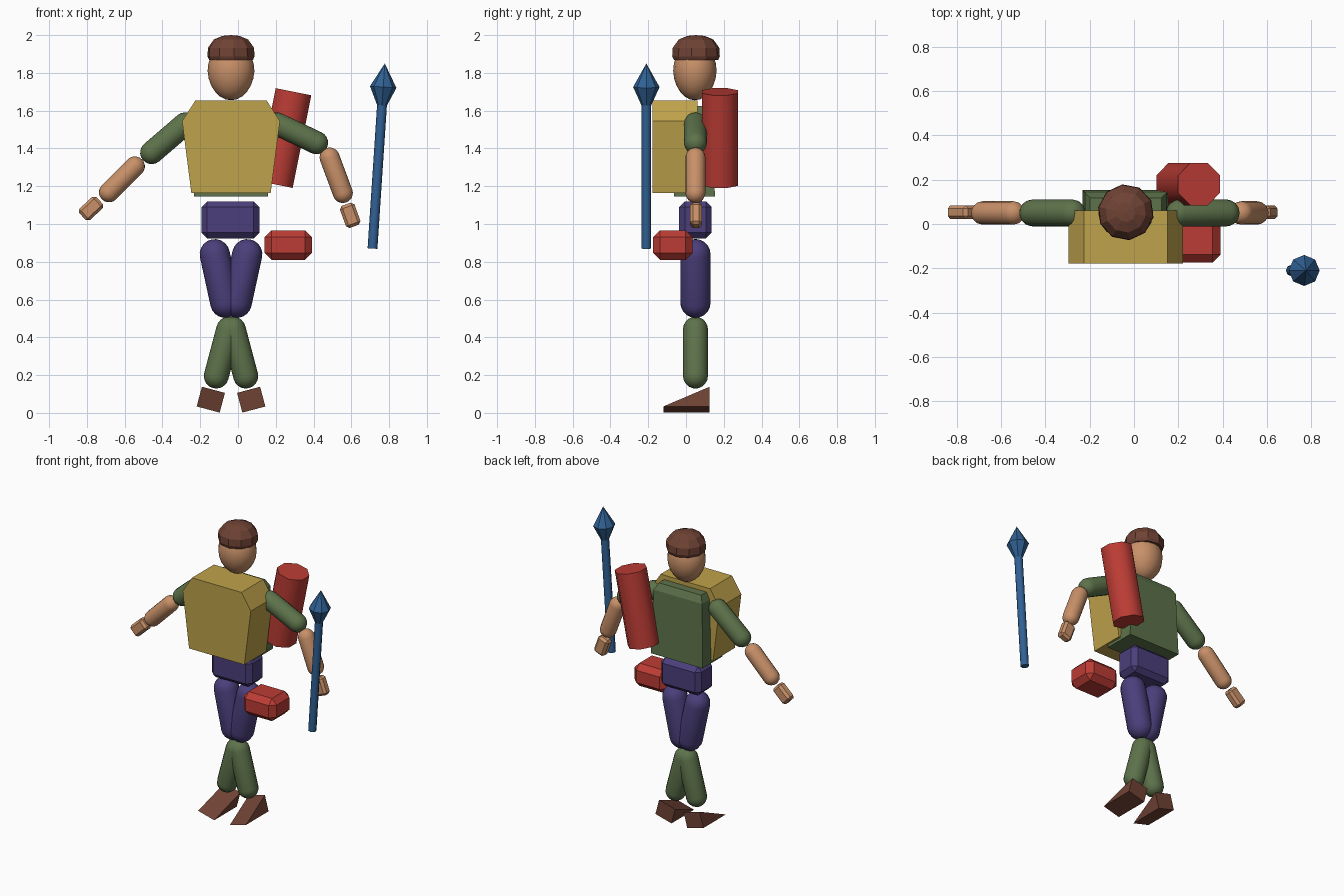
import bpy, bmesh, math
from mathutils import Vector, Matrix

if "Cube" in bpy.data.objects:
    bpy.data.objects.remove(bpy.data.objects["Cube"])

CX, CY = -0.037, 0.05  # centre line of the body


def mat(name, rgb):
    m = bpy.data.materials.new(name)
    m.diffuse_color = (*rgb, 1)
    m.use_nodes = True
    m.node_tree.nodes["Principled BSDF"].inputs["Base Color"].default_value = m.diffuse_color
    return m


YELLOW = mat("yellow", (0.52, 0.36, 0.07))
SKIN = mat("skin", (0.58, 0.28, 0.14))
GREEN = mat("green", (0.11, 0.17, 0.07))
PURPLE = mat("purple", (0.07, 0.05, 0.20))
RED = mat("red", (0.50, 0.045, 0.035))
BLUE = mat("blue", (0.03, 0.12, 0.30))
BROWN = mat("brown", (0.16, 0.055, 0.035))


def finish(name, bm, material, smooth=None):
    bmesh.ops.recalc_face_normals(bm, faces=bm.faces)
    me = bpy.data.meshes.new(name)
    bm.to_mesh(me)
    bm.free()
    me.materials.append(material)
    ob = bpy.data.objects.new(name, me)
    bpy.context.collection.objects.link(ob)
    if smooth:
        bpy.ops.object.select_all(action='DESELECT')
        ob.select_set(True)
        bpy.context.view_layer.objects.active = ob
        bpy.ops.object.shade_smooth_by_angle(angle=math.radians(smooth))
    return ob


def lathe(name, a, b, rings, n, material, smooth=None, turn=0.0):
    """Rings of (radius, distance from a) around the axis a-b."""
    a, b = Vector(a), Vector(b)
    d = (b - a).normalized()
    u = Vector((0, 1, 0))
    v = d.cross(u)
    bm = bmesh.new()
    loops = []
    for r, h in rings:
        c = a + d * h
        if r == 0:
            loops.append([bm.verts.new(c)] * n)
            continue
        angles = [2 * math.pi * (i + turn) / n for i in range(n)]
        loops.append([bm.verts.new(c + (v * math.cos(t) + u * math.sin(t)) * r) for t in angles])
    for lo, hi in zip(loops, loops[1:]):
        for i in range(n):
            j = (i + 1) % n
            bm.faces.new(list(dict.fromkeys((lo[i], lo[j], hi[j], hi[i]))))
    for loop in (loops[0], loops[-1]):
        if loop[0] is not loop[1]:
            bm.faces.new(loop)
    return finish(name, bm, material, smooth)


def capsule(name, a, b, r, material):
    a, b = Vector((a[0], CY, a[1])), Vector((b[0], CY, b[1]))
    length = (b - a).length
    k = 5
    arc = [(r * math.sin(math.pi / 2 * i / k), r * math.cos(math.pi / 2 * i / k)) for i in range(k + 1)]
    rings = [(s, -c) for s, c in arc] + [(s, length + c) for s, c in reversed(arc)]
    lathe(name, a, b, rings, 16, material, 60)


def box(name, centre, size, bevel, material, tilt=0.0):
    bm = bmesh.new()
    bmesh.ops.create_cube(bm, size=1)
    bmesh.ops.scale(bm, vec=size, verts=bm.verts)
    if bevel:
        bmesh.ops.bevel(bm, geom=bm.edges[:], offset=bevel, segments=1, affect='EDGES', profile=0.5)
    bmesh.ops.transform(bm, matrix=Matrix.Translation(centre) @ Matrix.Rotation(tilt, 4, 'Y'), verts=bm.verts)
    return finish(name, bm, material)


def prism(name, outline, depth, matrix, material):
    """Extrude an outline by a depth vector, then place it."""
    bm = bmesh.new()
    depth = Vector(depth)
    near = [bm.verts.new(p) for p in outline]
    far = [bm.verts.new(Vector(p) + depth) for p in outline]
    bm.faces.new(near)
    bm.faces.new(far)
    for i in range(len(near)):
        j = (i + 1) % len(near)
        bm.faces.new((near[i], near[j], far[j], far[i]))
    bmesh.ops.transform(bm, matrix=matrix, verts=bm.verts)
    return finish(name, bm, material)


# head: egg narrowing to the chin
bm = bmesh.new()
bmesh.ops.create_uvsphere(bm, u_segments=16, v_segments=12, radius=1)
for v in bm.verts:
    k = 1 + 0.05 * min(v.co.z, 0)
    v.co = Vector((CX + v.co.x * 0.124 * k, CY - 0.003 + v.co.y * 0.115 * k, 1.81 + v.co.z * 0.155))
finish("head", bm, SKIN, 60)

# faceted cap
lathe("cap", (CX, CY + 0.003, 1.868), (CX, CY + 0.003, 2.0),
      [(0.118, 0), (0.127, 0.02), (0.124, 0.065), (0.092, 0.109), (0.045, 0.128), (0, 0.132)],
      10, BROWN, turn=0.3)

# torso: slightly tapered block with a chamfered top
bm = bmesh.new()
levels = []
for z, inset in ((1.145, 0), (1.58, 0.012), (1.625, 0.035)):
    hx, hy = 0.196 - inset, 0.108 - inset
    levels.append([bm.verts.new((CX + sx * hx, 0.045 + sy * hy, z))
                   for sx, sy in ((-1, -1), (1, -1), (1, 1), (-1, 1))])
for lo, hi in zip(levels, levels[1:]):
    for i in range(4):
        j = (i + 1) % 4
        bm.faces.new((lo[i], lo[j], hi[j], hi[i]))
bm.faces.new(levels[0])
bm.faces.new(levels[-1])
finish("torso", bm, GREEN)

# chest plate with sloped shoulders
half = [(0.21, 1.164), (0.259, 1.545), (0.188, 1.655)]
outline = [(CX + x, -0.178, z) for x, z in half] + [(CX - x, -0.178, z) for x, z in reversed(half)]
prism("chest_plate", outline, (0, 0.238, 0), Matrix(), YELLOW)

# pelvis and hip pouch
box("pelvis", (-0.04, CY, 1.022), (0.306, 0.172, 0.196), 0.03, PURPLE)
box("hip_pouch", (0.266, -0.07, 0.888), (0.25, 0.208, 0.156), 0.036, RED)

# legs and wedge-shaped feet, mirrored about the centre line
for side, s in (("left", -1), ("right", 1)):
    capsule(side + "_thigh", (CX + s * 0.086, 0.84), (CX + s * 0.03, 0.583), 0.08, PURPLE)
    capsule(side + "_shin", (CX + s * 0.012, 0.443), (CX + s * 0.078, 0.195), 0.066, GREEN)
    wedge = [(-0.063, -0.12, -0.054), (-0.063, 0.125, -0.054), (-0.063, 0.125, 0.054)]
    place = Matrix.Translation((CX + s * 0.107, 0, 0.07)) @ Matrix.Rotation(-s * 0.26, 4, 'Y')
    prism(side + "_foot", wedge, (0.126, 0, 0), place, BROWN)

# arms: shoulder, elbow, forearm ends, hand centre and hand tilt
arms = {
    "left": ((-0.28, 1.53), (-0.457, 1.378), (-0.546, 1.305), (-0.683, 1.168), (-0.778, 1.082), math.radians(47)),
    "right": ((0.206, 1.53), (0.416, 1.43), (0.485, 1.352), (0.555, 1.164), (0.594, 1.046), math.radians(-20)),
}
for side, (p0, p1, p2, p3, hand, tilt) in arms.items():
    capsule(side + "_upper_arm", p0, p1, 0.061, GREEN)
    capsule(side + "_forearm", p2, p3, 0.053, SKIN)
    box(side + "_hand", (hand[0], CY + 0.003, hand[1]), (0.082, 0.063, 0.124), 0.015, SKIN, tilt)

# rolled bundle slung behind the shoulder
lathe("back_roll", (0.195, 0.18, 1.21), (0.294, 0.18, 1.70), [(0.104, 0), (0.104, 0.5)],
      8, RED, 50, 0.5)

# spear: shaft and faceted point
foot, tip = (0.712, -0.21, 0.87), (0.777, -0.21, 1.85)
lathe("spear_shaft", foot, tip, [(0.026, 0), (0.026, 0.79)], 8, BLUE, 50)
lathe("spear_point", foot, tip, [(0.026, 0.76), (0.07, 0.857), (0, 0.982)], 8, BLUE)
